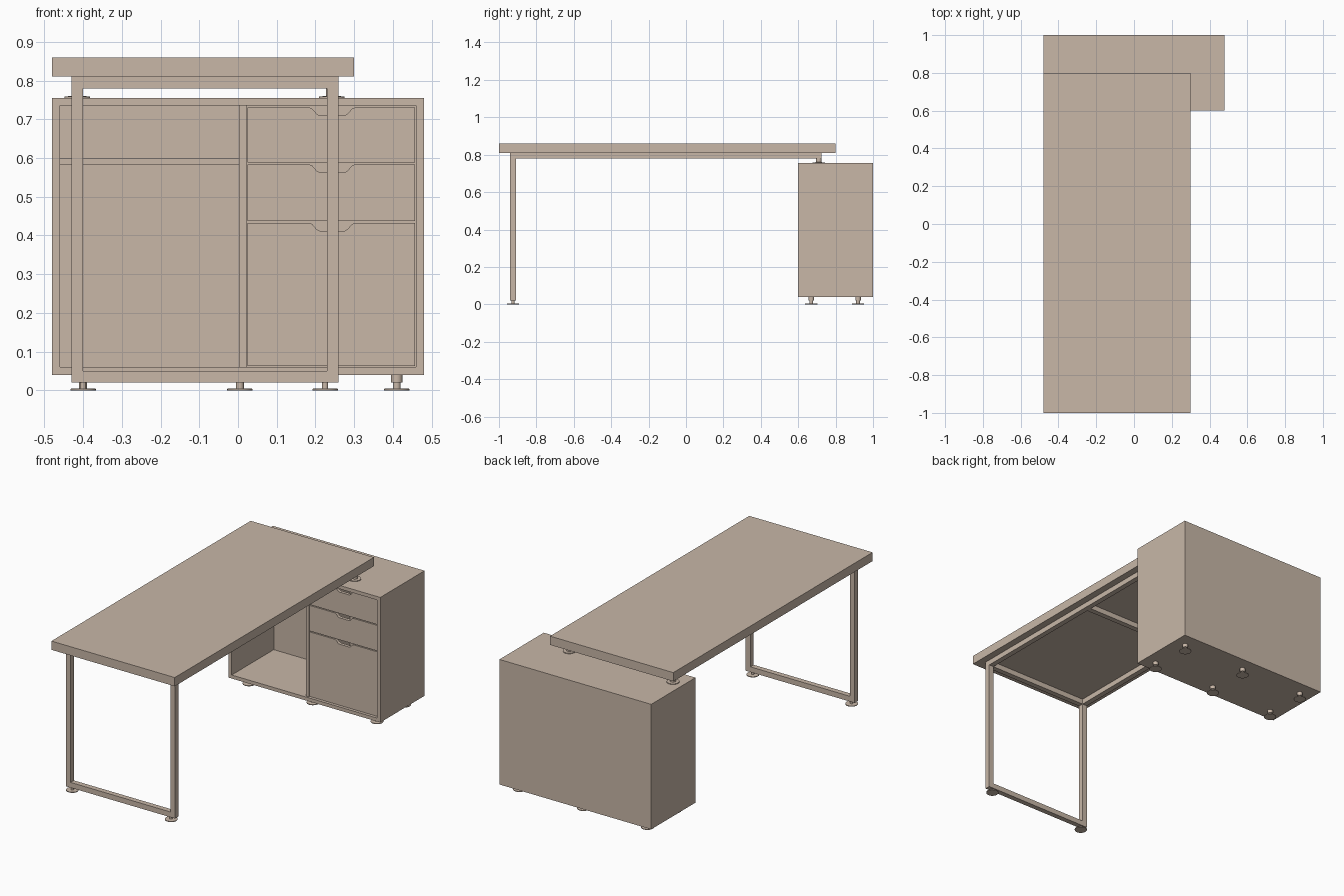
import bpy, bmesh, math

if "Cube" in bpy.data.objects:
    bpy.data.objects.remove(bpy.data.objects["Cube"])

# Warm taupe finish shared by every part
finish = bpy.data.materials.new("taupe_finish")
finish.diffuse_color = (0.58, 0.475, 0.39, 1)
finish.use_nodes = True
finish.node_tree.nodes["Principled BSDF"].inputs["Base Color"].default_value = finish.diffuse_color


def new_object(name, bm):
    bmesh.ops.recalc_face_normals(bm, faces=bm.faces)
    mesh = bpy.data.meshes.new(name)
    bm.to_mesh(mesh)
    bm.free()
    mesh.materials.append(finish)
    obj = bpy.data.objects.new(name, mesh)
    bpy.context.collection.objects.link(obj)
    return obj


def box(name, x, y, z):
    """Box from (min, max) ranges."""
    bm = bmesh.new()
    bmesh.ops.create_cube(bm, size=1)
    for v in bm.verts:
        v.co = [r[0] if c < 0 else r[1] for c, r in zip(v.co, (x, y, z))]
    return new_object(name, bm)


def extrude_xz(name, points, y0, y1):
    """Front-view outline extruded in depth."""
    bm = bmesh.new()
    face = bm.faces.new([bm.verts.new((x, y0, z)) for x, z in points])
    ext = bmesh.ops.extrude_face_region(bm, geom=[face])
    for v in ext["geom"]:
        if isinstance(v, bmesh.types.BMVert):
            v.co.y = y1
    return new_object(name, bm)


def lathe(name, profile, loc):
    """Revolve (radius, height) points around a vertical axis."""
    bm = bmesh.new()
    verts = [bm.verts.new((r, 0, z)) for r, z in profile]
    edges = [bm.edges.new(p) for p in zip(verts, verts[1:])]
    bmesh.ops.spin(bm, geom=verts + edges, cent=(0, 0, 0), axis=(0, 0, 1),
                   angle=math.tau, steps=24)
    bmesh.ops.remove_doubles(bm, verts=bm.verts, dist=1e-5)
    obj = new_object(name, bm)
    obj.location = loc
    bpy.context.view_layer.objects.active = obj
    obj.select_set(True)
    bpy.ops.object.shade_smooth_by_angle(angle=math.radians(30))
    obj.select_set(False)


# Desk top
box("desk_top", (-0.48, 0.30), (-1.0, 0.80), (0.81, 0.86))

# Steel frame: two legs, side rails, cross bars
T = 0.03
LEFT, RIGHT = -0.43, 0.23
for side, x in (("left", LEFT), ("right", RIGHT)):
    box(f"{side}_leg", (x, x + T), (-0.94, -0.91), (0.02, 0.78))
    box(f"{side}_rail", (x, x + T), (-0.94, 0.725), (0.78, 0.81))
for name, y, z in (("front_top_bar", -0.94, 0.78), ("front_bottom_bar", -0.94, 0.02),
                   ("middle_bar", -0.12, 0.78), ("rear_bar", 0.695, 0.78)):
    box(name, (LEFT + T, RIGHT), (y, y + T), (z, z + T))

# Cabinet carcass
Y0, Y1 = 0.60, 1.0
box("cabinet_top", (-0.48, 0.48), (Y0, Y1), (0.735, 0.755))
box("cabinet_bottom", (-0.48, 0.48), (Y0, Y1), (0.04, 0.06))
box("cabinet_left_side", (-0.48, -0.46), (Y0, Y1), (0.06, 0.735))
box("cabinet_right_side", (0.46, 0.48), (Y0, Y1), (0.06, 0.735))
box("cabinet_back", (-0.46, 0.46), (0.98, Y1), (0.06, 0.735))
box("cabinet_divider", (0.003, 0.022), (Y0 + 0.01, 0.98), (0.06, 0.735))
box("cabinet_shelf", (-0.46, 0.003), (Y0 + 0.015, 0.98), (0.583, 0.60))

# Drawer fronts with a scooped finger notch in the top edge
XL, XR, XC = 0.024, 0.457, 0.243
NOTCH = [(0.058, 0), (0.051, 0.003), (0.040, 0.016), (0.033, 0.020)]
for i, (z0, z1) in enumerate(((0.063, 0.432), (0.437, 0.583), (0.588, 0.730))):
    outline = [(XL, z0), (XL, z1)]
    outline += [(XC - dx, z1 - dz) for dx, dz in NOTCH]
    outline += [(XC + dx, z1 - dz) for dx, dz in reversed(NOTCH)]
    outline += [(XR, z1), (XR, z0)]
    extrude_xz(f"drawer_front_{i + 1}", outline, Y0 + 0.012, Y0 + 0.03)

# Levelling feet and the pads carrying the desk on the cabinet
PAD = [(0, 0), (0.033, 0), (0.033, 0.004), (0.010, 0.005)]
for side, x in (("left", -0.40), ("right", 0.225)):
    lathe(f"{side}_leg_foot", PAD + [(0.008, 0.005), (0.008, 0.021), (0, 0.021)],
          (x, -0.925, 0))
for x, side in ((-0.415, "left"), (0.242, "right")):
    lathe(f"{side}_support_pad", PAD + [(0.015, 0.005), (0.015, 0.026), (0, 0.026)],
          (x, 0.71, 0.755))
for i, x in enumerate((-0.40, 0.005, 0.41)):
    for j, y in enumerate((0.67, 0.92)):
        lathe(f"cabinet_foot_{i + 1}_{j + 1}",
              PAD + [(0.010, 0.02), (0.015, 0.02), (0.015, 0.04), (0, 0.04)], (x, y, 0))
